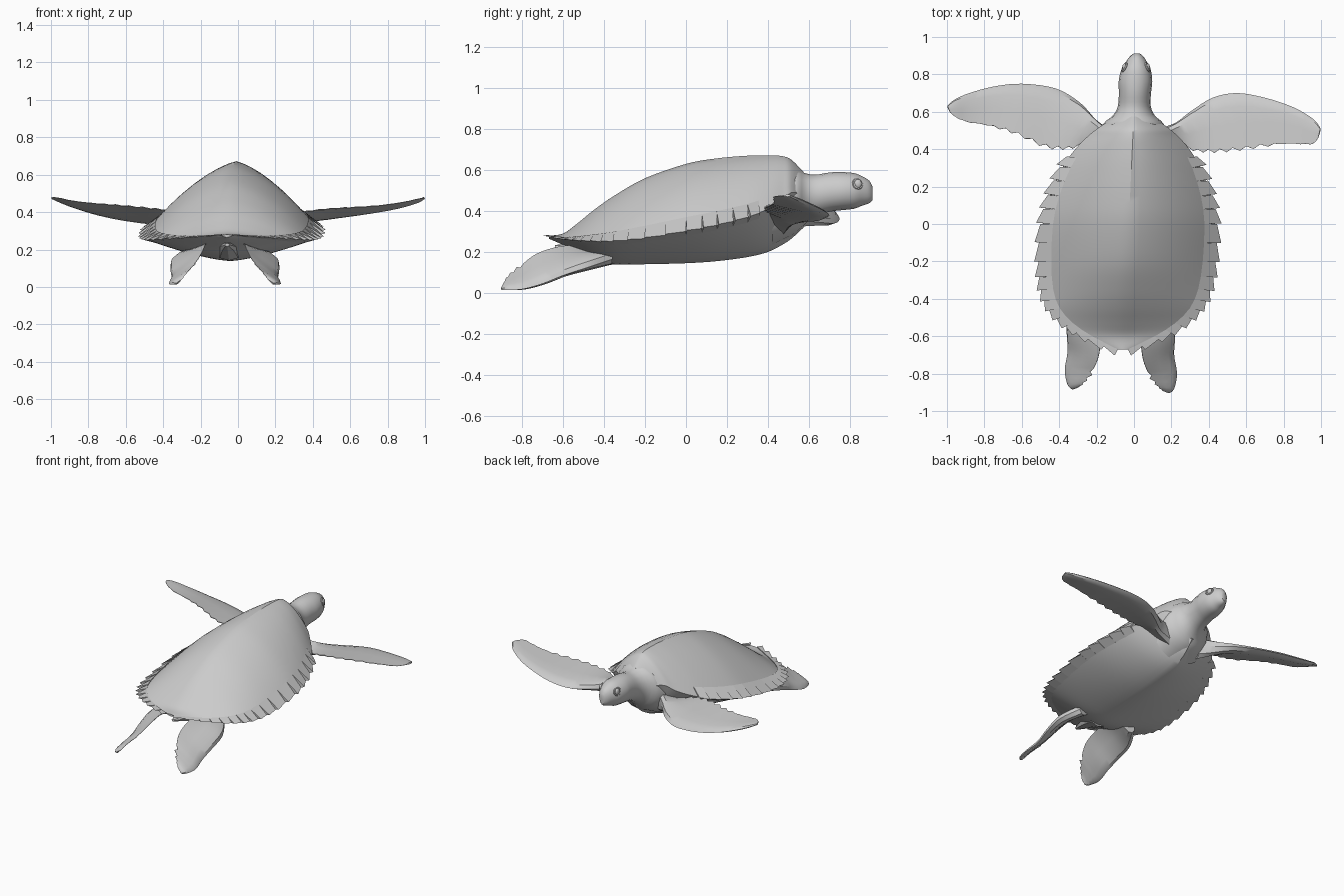
import bpy, bmesh, math
from mathutils import Vector

if "Cube" in bpy.data.objects:
    bpy.data.objects.remove(bpy.data.objects["Cube"])


def spline(rows, n):
    """Catmull-Rom resampling of rows of numbers, n steps per segment."""
    out = []
    for i in range(len(rows) - 1):
        p0, p1, p2 = rows[max(i - 1, 0)], rows[i], rows[i + 1]
        p3 = rows[min(i + 2, len(rows) - 1)]
        for k in range(n):
            t = k / n
            out.append([0.5 * (2 * b + (c - a) * t + (2 * a - 5 * b + 4 * c - d) * t * t
                               + (3 * b - a - 3 * c + d) * t ** 3)
                        for a, b, c, d in zip(p0, p1, p2, p3)])
    return out + [list(rows[-1])]


def make(name, verts, faces, angle=30):
    bm = bmesh.new()
    vs = [bm.verts.new(v) for v in verts]
    for f in faces:
        bm.faces.new([vs[i] for i in f])
    bmesh.ops.recalc_face_normals(bm, faces=bm.faces[:])
    me = bpy.data.meshes.new(name)
    bm.to_mesh(me)
    bm.free()
    ob = bpy.data.objects.new(name, me)
    bpy.context.collection.objects.link(ob)
    bpy.ops.object.select_all(action='DESELECT')
    ob.select_set(True)
    bpy.context.view_layer.objects.active = ob
    bpy.ops.object.shade_smooth_by_angle(angle=math.radians(angle))
    return ob


def loft(name, rings, angle=30):
    m = len(rings[0])
    faces = [(r * m + i, r * m + (i + 1) % m, (r + 1) * m + (i + 1) % m, (r + 1) * m + i)
             for r in range(len(rings) - 1) for i in range(m)]
    faces += [tuple(range(m)), tuple(range((len(rings) - 1) * m, len(rings) * m))]
    return make(name, [v for r in rings for v in r], faces, angle)


def xc(y):
    """The body axis leans slightly in plan."""
    return -0.028 + 0.047 * y


# Shell and belly: y, half width, rim z, ridge z, belly z
body = spline([
    (-.67, .03, .275, .280, .265), (-.60, .19, .262, .290, .235),
    (-.53, .31, .255, .340, .205), (-.45, .395, .25, .405, .165),
    (-.35, .44, .25, .475, .14), (-.20, .46, .265, .56, .14),
    (0, .46, .30, .63, .145), (.15, .43, .33, .657, .155),
    (.30, .37, .37, .67, .175), (.40, .305, .41, .672, .20),
    (.47, .24, .45, .668, .235), (.515, .185, .49, .65, .265),
    (.575, .10, .48, .59, .32)], 4)


def upper(row, u):
    y, w, rim, ridge, belly = row
    a = abs(u)
    return Vector((xc(y) + u * w, y, rim + (ridge - rim) * (1 - .3 * a - .7 * a * a)))


def lower(row, u):
    y, w, rim, ridge, belly = row
    return Vector((xc(y) + u * w, y, belly + (rim - belly) * abs(u) ** 1.4))


N = 8
us = [i / N for i in range(-N, N + 1)]
loft("shell_and_belly", [[upper(r, u) for u in us] + [lower(r, u) for u in us[-2:0:-1]]
                         for r in body], 32)

# Overlapping marginal plates forming the jagged rim
verts, faces = [], []
for side in (-1, 1):
    for k in range(0, 34, 2):
        rear, front = body[k], body[k + 2]
        b, a = upper(rear, side), upper(front, side)
        d = b - a
        n = Vector((-d.y, d.x, 0)).normalized()
        if n.x * side < 0:
            n = -n
        s = len(verts)
        lift = Vector((0, 0, .006))
        verts += [upper(front, side * .88) + lift, upper(rear, side * .88) + lift,
                  b + n * .036 + lift, a + n * .012,
                  lower(front, side * .9), lower(rear, side * .9)]
        faces += [(s, s + 1, s + 2, s + 3), (s + 4, s + 5, s + 2, s + 3),
                  (s, s + 3, s + 4), (s + 1, s + 2, s + 5), (s, s + 1, s + 5, s + 4)]
make("rim_plates", verts, faces, 20)

# Neck and head: y, half width, centre z, half height
head = spline([
    (.42, .20, .39, .165), (.53, .165, .44, .16), (.58, .112, .46, .125),
    (.63, .088, .475, .102), (.70, .086, .492, .096), (.76, .09, .497, .093),
    (.82, .08, .498, .087), (.86, .06, .498, .072), (.895, .037, .493, .055),
    (.912, .015, .485, .032)], 3)
loft("neck_and_head", [[(xc(y) + w * math.cos(a), y, z + h * math.sin(a))
                        for a in [math.tau * i / 16 for i in range(16)]]
                       for y, w, z, h in head], 35)

# Eyes with raised lids
for side, word in ((-1, "left"), (1, "right")):
    loc = (xc(.84) + side * .062, .838, .532)
    bpy.ops.mesh.primitive_uv_sphere_add(segments=12, ring_count=8, radius=.02, location=loc)
    eye = bpy.context.object
    eye.name = word + "_eye"
    eye.scale = (.6, 1, 1.1)
    bpy.ops.object.shade_smooth_by_angle()
    bpy.ops.mesh.primitive_torus_add(major_radius=.023, minor_radius=.006, major_segments=14,
                                     minor_segments=6, location=loc,
                                     rotation=(0, math.radians(75 * side), math.radians(25 * side)))
    bpy.context.object.name = word + "_eyelid"
    bpy.ops.object.shade_smooth_by_angle()


def flipper(name, rows, jag):
    """Rows: leading edge xyz, trailing edge xyz, half thickness."""
    rows = spline(rows, 4)
    lens = [(0, 0), (.08, .75), (.25, 1), (.55, .65), (.82, .3), (1, .08)]
    rings = []
    for i, r in enumerate(rows):
        lead, trail = Vector(r[:3]), Vector(r[3:6])
        q, p = rows[min(i + 1, len(rows) - 1)], rows[max(i - 1, 0)]
        span = Vector(q[:3]) + Vector(q[3:6]) - Vector(p[:3]) - Vector(p[3:6])
        trail += (trail - lead) * jag(i, len(rows))
        nrm = (trail - lead).cross(span).normalized()
        if nrm.z < 0:
            nrm = -nrm
        at = lambda t, s: lead.lerp(trail, t) + nrm * (s * r[6])
        rings.append([at(t, s) for t, s in lens] + [at(t, -s) for t, s in lens[:0:-1]])
    loft(name, rings, 30)


# Front flippers, with pleats along the trailing edge near the root
pleats = lambda i, n: (.05 if i % 2 else -.02) if 5 < i < n * .6 else (.02 if i % 3 == 0 else 0)
flipper("right_front_flipper", [
    (.08, .50, .37, .10, .34, .34, .08), (.21, .535, .37, .24, .41, .38, .05),
    (.30, .60, .365, .34, .395, .40, .03), (.42, .675, .365, .46, .395, .415, .022),
    (.55, .70, .38, .60, .41, .425, .019), (.70, .675, .40, .75, .43, .435, .016),
    (.85, .625, .425, .89, .43, .455, .013), (.96, .56, .455, .955, .43, .47, .010),
    (.998, .51, .475, .985, .46, .475, .006)], pleats)
flipper("left_front_flipper", [
    (-.12, .50, .36, -.14, .34, .34, .08), (-.20, .555, .355, -.25, .42, .38, .05),
    (-.29, .65, .345, -.35, .41, .405, .03), (-.42, .725, .34, -.47, .42, .42, .022),
    (-.60, .75, .36, -.62, .485, .435, .019), (-.75, .735, .39, -.75, .525, .445, .016),
    (-.88, .70, .43, -.88, .545, .46, .013), (-.96, .665, .46, -.95, .57, .475, .010),
    (-.998, .63, .475, -.985, .60, .48, .006)], pleats)

# Rear flippers, mirrored about the body axis
hind = [(.15, -.36, .165, .02, -.38, .20, .035), (.215, -.48, .125, .025, -.50, .23, .03),
        (.22, -.60, .085, .035, -.62, .225, .022), (.215, -.70, .045, .05, -.73, .19, .016),
        (.23, -.80, .018, .085, -.81, .13, .012), (.215, -.88, .014, .13, -.87, .08, .010),
        (.19, -.902, .015, .16, -.895, .04, .006)]
notches = lambda i, n: (.09 if i % 2 else -.06) if i > n * .6 else 0
flipper("right_rear_flipper", hind, notches)
flipper("left_rear_flipper",
        [(-.14 - a, b + .02, c, -.14 - d, e + .02, f, t) for a, b, c, d, e, f, t in hind], notches)

# Short tail under the rear of the shell
loft("tail", [[(xc(y) + r * math.cos(math.tau * i / 8), y, z + r * .7 * math.sin(math.tau * i / 8))
               for i in range(8)]
              for y, z, r in ((-.42, .19, .07), (-.54, .215, .045), (-.64, .225, .012))])
